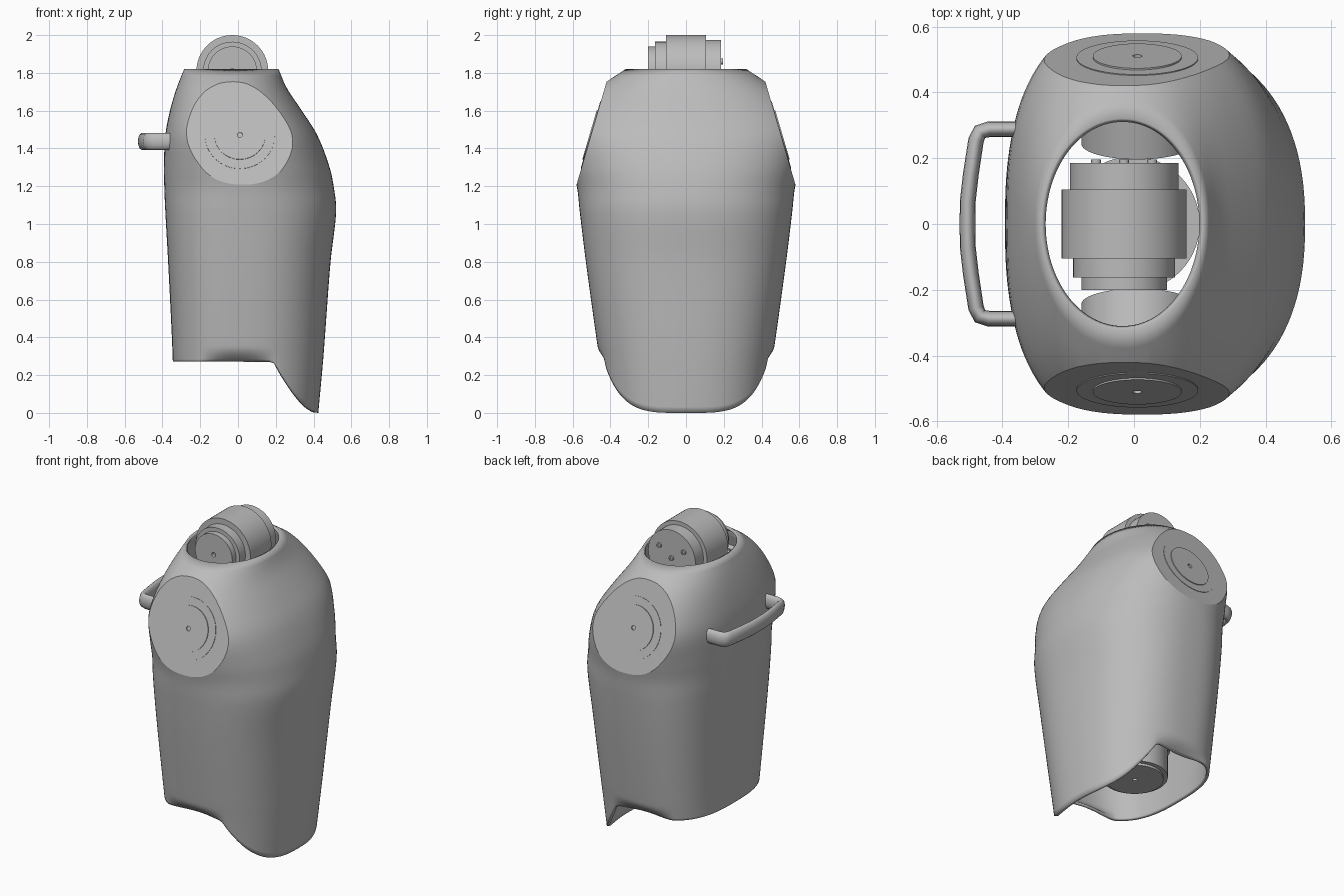
import bpy, bmesh, math
from mathutils import Vector

cube = bpy.data.objects.get("Cube")
if cube:
    bpy.data.objects.remove(cube, do_unlink=True)

grey = bpy.data.materials.new("plain grey")
grey.use_nodes = True
GREY = (0.5, 0.5, 0.5, 1)
grey.diffuse_color = GREY
grey.node_tree.nodes["Principled BSDF"].inputs["Base Color"].default_value = GREY


def finish(obj, angle=30):
    obj.data.materials.append(grey)
    bpy.ops.object.select_all(action="DESELECT")
    obj.select_set(True)
    bpy.context.view_layer.objects.active = obj
    bpy.ops.object.shade_smooth_by_angle(angle=math.radians(angle))
    return obj


def add_object(name, bm):
    mesh = bpy.data.meshes.new(name)
    bm.to_mesh(mesh)
    bm.free()
    obj = bpy.data.objects.new(name, mesh)
    bpy.context.collection.objects.link(obj)
    return obj


def lathe(name, profile, centre, axis, steps=64):
    """Spin (radius, height) points about an axis through centre."""
    bm = bmesh.new()
    verts = [bm.verts.new((r, 0, h)) for r, h in profile]
    edges = [bm.edges.new(pair) for pair in zip(verts, verts[1:])]
    bmesh.ops.spin(bm, geom=verts + edges, cent=(0, 0, 0), axis=(0, 0, 1),
                   angle=math.tau, steps=steps)
    bmesh.ops.remove_doubles(bm, verts=bm.verts, dist=0.0005)
    bmesh.ops.recalc_face_normals(bm, faces=bm.faces)
    obj = add_object(name, bm)
    obj.location = centre
    obj.rotation_euler = Vector(axis).to_track_quat("Z", "Y").to_euler()
    return finish(obj)


def smooth_lookup(keys, t):
    """Smooth interpolation through rows whose first column is the position."""
    t = min(max(t, keys[0][0]), keys[-1][0])
    i = next(k for k in range(len(keys) - 1) if t <= keys[k + 1][0])
    a, b = keys[i], keys[i + 1]
    before, after = keys[max(i - 1, 0)], keys[min(i + 2, len(keys) - 1)]
    d = b[0] - a[0]
    u = (t - a[0]) / d
    out = []
    for c in range(1, len(a)):
        ma = (b[c] - before[c]) / (b[0] - before[0]) * d
        mb = (after[c] - a[c]) / (after[0] - a[0]) * d
        out.append(a[c] * (2*u**3 - 3*u**2 + 1) + ma * (u**3 - 2*u**2 + u)
                   + b[c] * (3*u**2 - 2*u**3) + mb * (u**3 - u**2))
    return out


# Torso sections: height, back x, chest x, half width, middle x, squareness
SECTIONS = [
    (0.00, -.330, .425, .420, .02, 2.8),
    (0.27, -.345, .450, .455, .02, 2.8),
    (0.40, -.350, .460, .475, .02, 2.8),
    (0.80, -.370, .490, .530, .03, 2.8),
    (1.07, -.385, .520, .563, .03, 2.7),
    (1.19, -.390, .508, .576, .03, 2.6),
    (1.30, -.392, .485, .600, .03, 2.6),
    (1.47, -.385, .420, .625, .02, 2.6),
    (1.60, -.360, .338, .575, .00, 2.4),
    (1.72, -.325, .258, .465, -.02, 2.2),
    (1.82, -.285, .215, .320, -.035, 2.0),
]
# Lower edge: x, height
HEM = [(-1, .27), (.17, .27), (.19, .262), (.24, .185), (.30, .1),
       (.36, .035), (.41, .003), (.44, 0)]
SHOULDER = Vector((.01, .503, 1.47))
NORMAL = Vector((0, .96, .28)).normalized()


def section_point(z, angle):
    back, chest, width, mid, square = smooth_lookup(SECTIONS, z)
    c, s = math.cos(angle), math.sin(angle)
    n = 2 + (square - 2) * (1 if c < 0 else .5)
    reach = chest - mid if c > 0 else mid - back
    x = mid + math.copysign(abs(c) ** (2 / n), c) * reach
    y = math.copysign(abs(s) ** (2 / n), s) * width
    # hollow above each hip
    if abs(x) < .2 and z < .35:
        fall = min((.35 - z) / .08, 1)
        y *= 1 - .12 * math.cos(math.pi * x / .4) * fall * fall
    return Vector((x, y, z))


def hem_height(angle):
    z = .27
    for _ in range(6):
        z = smooth_lookup(HEM, section_point(z, angle).x)[0]
    return z


# Torso shell: loft down to the hem, then flatten the shoulders
COLS, UPPER, LOWER, SPLIT, TOP = 112, 36, 14, .45, 1.82
bm = bmesh.new()
columns = []
for j in range(COLS):
    ang = math.tau * j / COLS
    hem = hem_height(ang)
    heights = [TOP + (SPLIT - TOP) * i / UPPER for i in range(UPPER)]
    heights += [SPLIT + (hem - SPLIT) * i / LOWER for i in range(LOWER + 1)]
    columns.append([bm.verts.new(section_point(z, ang)) for z in heights])
for j, col in enumerate(columns):
    nxt = columns[(j + 1) % COLS]
    for i in range(len(col) - 1):
        bm.faces.new((col[i], col[i + 1], nxt[i + 1], nxt[i]))
for side in (1, -1):
    point = Vector((0, SHOULDER.y * side, SHOULDER.z))
    normal = Vector((0, NORMAL.y * side, NORMAL.z))
    geom = [g for seq in (bm.verts, bm.edges, bm.faces) for g in seq]
    cut = bmesh.ops.bisect_plane(bm, geom=geom, plane_co=point, plane_no=normal, dist=1e-5)
    for item in cut["geom_cut"]:
        if isinstance(item, bmesh.types.BMEdge):
            item.smooth = False
    for v in bm.verts:
        over = (v.co - point).dot(normal)
        if over > 0:
            v.co.y -= over / normal.y
shell = finish(add_object("torso_shell", bm), 35)
solid = shell.modifiers.new("thickness", "SOLIDIFY")
solid.thickness = .018
solid.offset = -1

# Shoulder motors, set into the flat shoulder faces
motor = [(0, -.02), (.014, -.02), (.014, .008), (.135, .008), (.135, .003),
         (.185, .003), (.185, -.05), (.17, -.05), (.17, -.27), (0, -.27)]
for side, label in ((1, "back"), (-1, "front")):
    lathe(label + "_shoulder_motor", motor,
          (SHOULDER.x, SHOULDER.y * side, SHOULDER.z),
          (0, NORMAL.y * side, NORMAL.z))

# Neck motor lying across the collar
NECK = Vector((-.03, 0, 1.81))
lathe("neck_motor",
      [(0, -.18), (.014, -.18), (.014, -.2), (.13, -.2), (.13, -.163),
       (.155, -.163), (.155, -.105), (.19, -.105), (.19, .105),
       (.165, .105), (.165, .185), (0, .185)], NECK, (0, 1, 0))
for k, (dx, dz) in enumerate(((-.085, .05), (0, -.01), (.085, .05))):
    lathe("neck_screw_%d" % (k + 1),
          [(.015, 0), (.015, .012), (.007, .012), (.007, .006), (0, .006)],
          NECK + Vector((dx, .184, dz)), (0, 1, 0), 16)

# Waist motor standing inside the hem
lathe("waist_motor",
      [(0, .02), (.014, .02), (.014, 0), (.165, 0), (.165, .015),
       (.19, .015), (.19, .2), (.205, .2), (.205, .34), (0, .34)],
      (-.005, 0, .29), (0, 0, 1))

# Back handle: flattened tube with rounded corners
path = [(-.35, .288), (-.44, .288), (-.468, .28), (-.48, .255), (-.496, .15), (-.505, .07)]
path += [(-.506, 0)] + [(x, -y) for x, y in reversed(path)]
curve = bpy.data.curves.new("handle", "CURVE")
curve.dimensions = "3D"
curve.bevel_depth = .024
curve.bevel_resolution = 5
curve.use_fill_caps = True
spline = curve.splines.new("POLY")
spline.points.add(len(path) - 1)
for p, (x, y) in zip(spline.points, path):
    p.co = (x, y, 0, 1)
tube = bpy.data.objects.new("handle_path", curve)
bpy.context.collection.objects.link(tube)
bpy.context.view_layer.update()
mesh = bpy.data.meshes.new_from_object(tube.evaluated_get(bpy.context.evaluated_depsgraph_get()))
bpy.data.objects.remove(tube, do_unlink=True)
for v in mesh.vertices:
    v.co.z *= 1.9
mesh.materials.clear()
handle = bpy.data.objects.new("handle", mesh)
bpy.context.collection.objects.link(handle)
handle.location.z = 1.437
finish(handle, 50)
